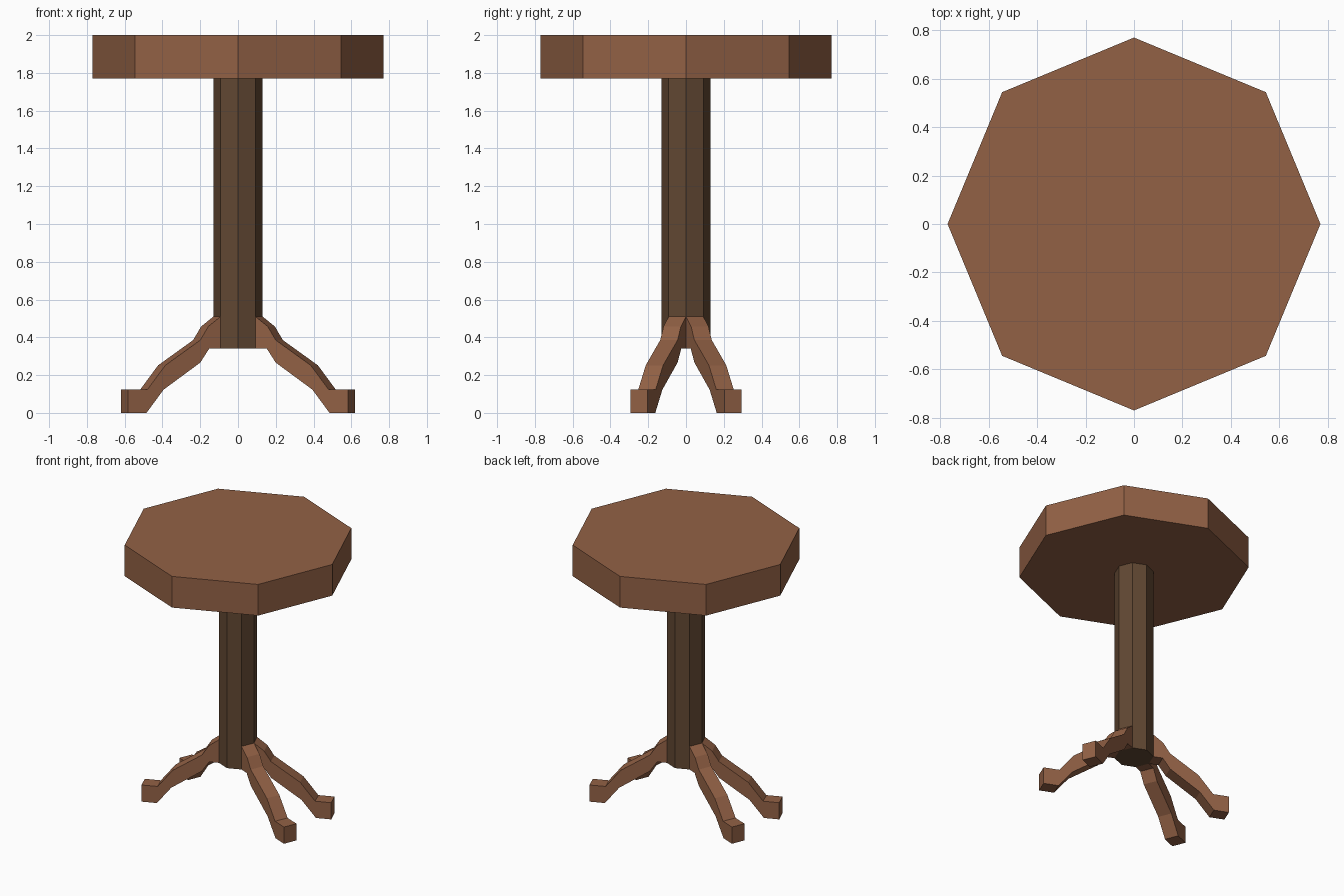
import bpy, bmesh
from math import pi, sin, cos

if "Cube" in bpy.data.objects:
    bpy.data.objects.remove(bpy.data.objects["Cube"])

def material(name, rgb):
    m = bpy.data.materials.new(name)
    m.diffuse_color = (*rgb, 1)
    m.use_nodes = True
    m.node_tree.nodes["Principled BSDF"].inputs["Base Color"].default_value = m.diffuse_color
    return m

wood = material("wood", (0.29, 0.12, 0.06))
dark_wood = material("dark_wood", (0.12, 0.064, 0.032))

def octagon(name, radius, z0, z1, mat):
    # primitive turned so corners sit on the axes
    bm = bmesh.new()
    ring = [bm.verts.new((radius * cos(i * pi / 4), radius * sin(i * pi / 4), z0)) for i in range(8)]
    base = bm.faces.new(ring)
    out = bmesh.ops.extrude_face_region(bm, geom=[base], use_keep_orig=True)
    for v in out["geom"]:
        if isinstance(v, bmesh.types.BMVert):
            v.co.z = z1
    finish(bm, name, mat)

def finish(bm, name, mat):
    bmesh.ops.recalc_face_normals(bm, faces=bm.faces[:])
    me = bpy.data.meshes.new(name)
    bm.to_mesh(me)
    bm.free()
    me.materials.append(mat)
    ob = bpy.data.objects.new(name, me)
    bpy.context.collection.objects.link(ob)

COLUMN_R = 0.13
APOTHEM = COLUMN_R * cos(pi / 8)
HALF_W = COLUMN_R * sin(pi / 8)

# Leg side profile: (top distance, top z, bottom distance, bottom z)
PROFILE = [
    (APOTHEM, 0.51, APOTHEM, 0.34),
    (0.19, 0.458, 0.186, 0.34),
    (0.237, 0.385, 0.237, 0.266),
    (0.437, 0.252, 0.447, 0.123),
    (0.54, 0.123, 0.545, 0.0),
    (0.65, 0.123, 0.65, 0.0),
]

def leg(name, angle):
    # leg grows straight out of one column side, same width as that side
    c, s = cos(angle), sin(angle)
    bm = bmesh.new()
    rings = []
    for td, tz, bd, bz in PROFILE:
        rings.append([bm.verts.new((d * c - w * s, d * s + w * c, z))
                      for d, w, z in ((td, -HALF_W, tz), (td, HALF_W, tz),
                                      (bd, HALF_W, bz), (bd, -HALF_W, bz))])
    for a, b in zip(rings, rings[1:]):
        for i in range(4):
            j = (i + 1) % 4
            bm.faces.new((a[i], a[j], b[j], b[i]))
    bm.faces.new(rings[0][::-1])
    bm.faces.new(rings[-1])
    finish(bm, name, wood)

# Top and column
octagon("table_top", 0.77, 1.77, 2.0, wood)
octagon("column", COLUMN_R, 0.34, 1.77, dark_wood)

# Four splayed legs
leg("back_right_leg", pi / 8)
leg("back_left_leg", pi - pi / 8)
leg("front_left_leg", pi + pi / 8)
leg("front_right_leg", -pi / 8)
